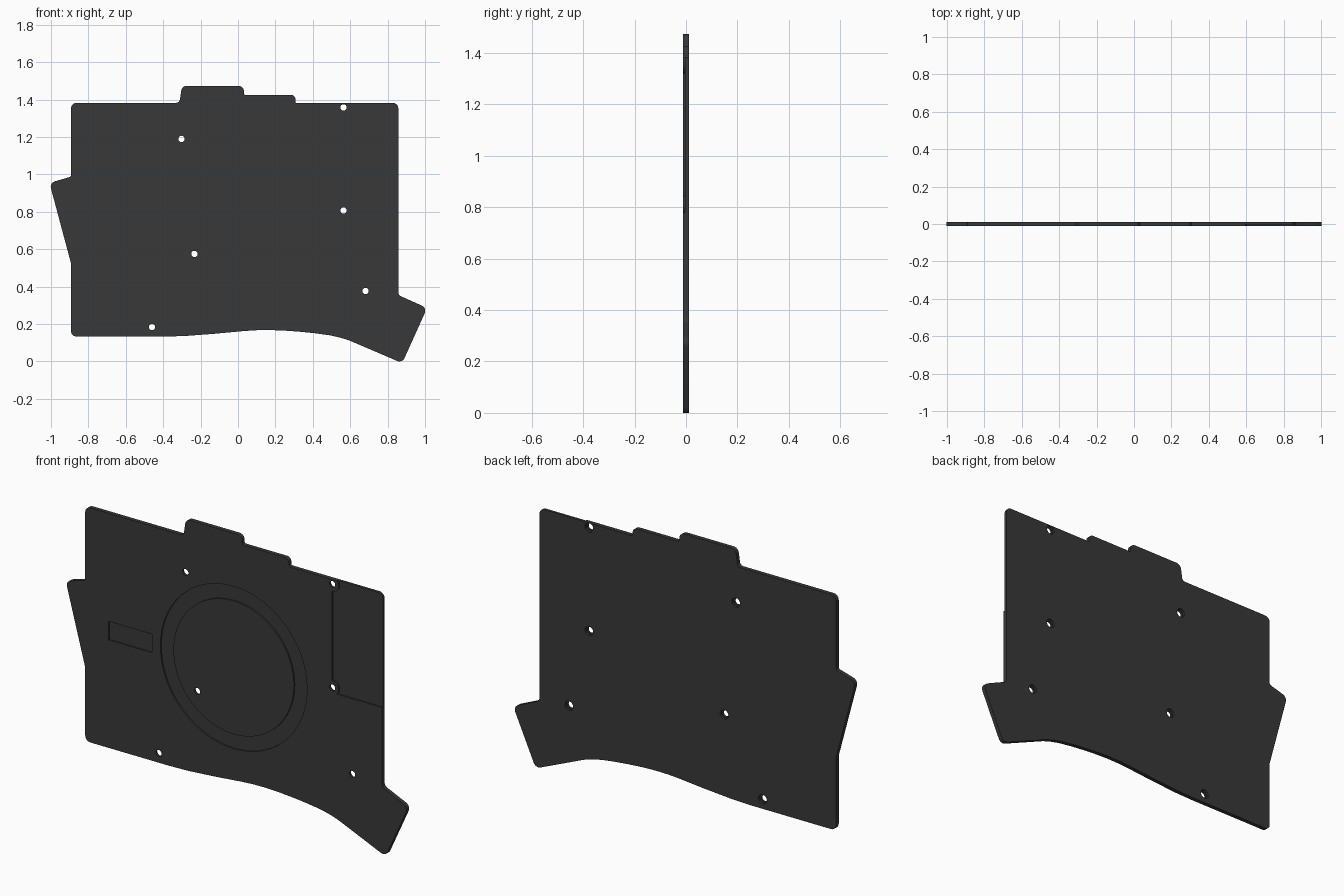
import bpy, bmesh, math
from mathutils import Vector

if "Cube" in bpy.data.objects:
    bpy.data.objects.remove(bpy.data.objects["Cube"])

F, B = -0.011, 0.011      # front and back planes
RECESS = F + 0.008        # floor of the shallow recesses


def prism(name, pts, y0, y1):
    """Extrude an x/z profile from y0 to y1."""
    bm = bmesh.new()
    face = bm.faces.new([bm.verts.new((p[0], y0, p[1])) for p in pts])
    ext = bmesh.ops.extrude_face_region(bm, geom=[face])
    verts = [v for v in ext["geom"] if isinstance(v, bmesh.types.BMVert)]
    bmesh.ops.translate(bm, verts=verts, vec=(0, y1 - y0, 0))
    bmesh.ops.recalc_face_normals(bm, faces=bm.faces)
    me = bpy.data.meshes.new(name)
    bm.to_mesh(me)
    bm.free()
    ob = bpy.data.objects.new(name, me)
    bpy.context.collection.objects.link(ob)
    return ob


def circle(x, z, r, n):
    return [(x + r * math.cos(2 * math.pi * i / n), z + r * math.sin(2 * math.pi * i / n))
            for i in range(n)]


def rect(x0, z0, x1, z1):
    return [(x0, z0), (x1, z0), (x1, z1), (x0, z1)]


def rounded(corners, steps=6):
    """Replace each (x, z, radius) corner with a fillet."""
    out = []
    for i, (x, z, r) in enumerate(corners):
        p = Vector((x, z))
        if r == 0:
            out.append(p)
            continue
        a = (Vector(corners[i - 1][:2]) - p).normalized()
        b = (Vector(corners[(i + 1) % len(corners)][:2]) - p).normalized()
        half = a.angle(b) / 2
        t = r / math.tan(half)
        c = p + (a + b).normalized() * (r / math.sin(half))
        u, v = p + a * t - c, p + b * t - c
        sweep = u.angle(v)
        for k in range(steps + 1):
            f = k / steps
            out.append(c + (u * math.sin((1 - f) * sweep) + v * math.sin(f * sweep)) / math.sin(sweep))
    return out


def cut(target, cutter):
    cutter.hide_render = True
    mod = target.modifiers.new("cut", "BOOLEAN")
    mod.operation, mod.solver, mod.object = "DIFFERENCE", "EXACT", cutter
    bpy.context.view_layer.objects.active = target
    bpy.ops.object.modifier_apply(modifier=mod.name)
    bpy.data.objects.remove(cutter)


# plate outline, clockwise from the lower left, ending along the wavy bottom edge
outline = rounded([
    (-0.893, 0.133, 0.03), (-0.893, 0.525, 0),
    (-1.008, 0.955, 0.03), (-0.893, 0.988, 0.012),
    (-0.893, 1.383, 0.03), (-0.313, 1.383, 0.02),
    (-0.300, 1.474, 0.03), (0.032, 1.474, 0.03),
    (0.032, 1.426, 0.006), (0.307, 1.426, 0.025),
    (0.307, 1.383, 0.006), (0.857, 1.383, 0.03),
    (0.857, 0.355, 0.025), (1.011, 0.286, 0.03),
    (0.878, -0.009, 0.03), (0.596, 0.112, 0),
    (0.545, 0.128, 0), (0.49, 0.140, 0), (0.41, 0.151, 0),
    (0.33, 0.159, 0), (0.25, 0.165, 0), (0.17, 0.168, 0), (0.10, 0.167, 0),
    (0.035, 0.163, 0), (-0.126, 0.148, 0), (-0.286, 0.136, 0), (-0.40, 0.133, 0)])
plate = prism("cover_plate", outline, F, B)

# shallow ring groove on the front
ring = prism("ring_cutter", circle(-0.018, 0.758, 0.432, 96), F - 0.02, RECESS)
cut(ring, prism("ring_core", circle(-0.018, 0.758, 0.355, 96), F - 0.05, B + 0.05))
cut(plate, ring)

# small rectangular label recess
cut(plate, prism("label_cutter", rect(-0.755, 0.708, -0.498, 0.807), F - 0.02, RECESS))

# stepped corner panel, keeping a round boss about each screw hole
panel = prism("panel_cutter", rect(0.562, 0.779, 0.95, 1.5), F - 0.02, RECESS)
for z in (0.807, 1.358):
    cut(panel, prism("boss", circle(0.564, z, 0.038, 32), F - 0.05, B + 0.05))
cut(plate, panel)

# screw holes, counterbored from the back
for x, z in ((-0.302, 1.19), (-0.233, 0.575), (-0.46, 0.184),
             (0.682, 0.377), (0.564, 1.358), (0.564, 0.807)):
    cut(plate, prism("hole_cutter", circle(x, z, 0.017, 24), F - 0.05, B + 0.05))
    cut(plate, prism("bore_cutter", circle(x, z, 0.0245, 24), 0.0, B + 0.05))

# dark plastic finish
mat = bpy.data.materials.new("dark_plastic")
mat.diffuse_color = (0.04, 0.04, 0.04, 1)
mat.use_nodes = True
mat.node_tree.nodes["Principled BSDF"].inputs["Base Color"].default_value = mat.diffuse_color
plate.data.materials.clear()
plate.data.materials.append(mat)
bpy.ops.object.select_all(action="DESELECT")
plate.select_set(True)
bpy.context.view_layer.objects.active = plate
bpy.ops.object.shade_smooth_by_angle(angle=math.radians(30))
